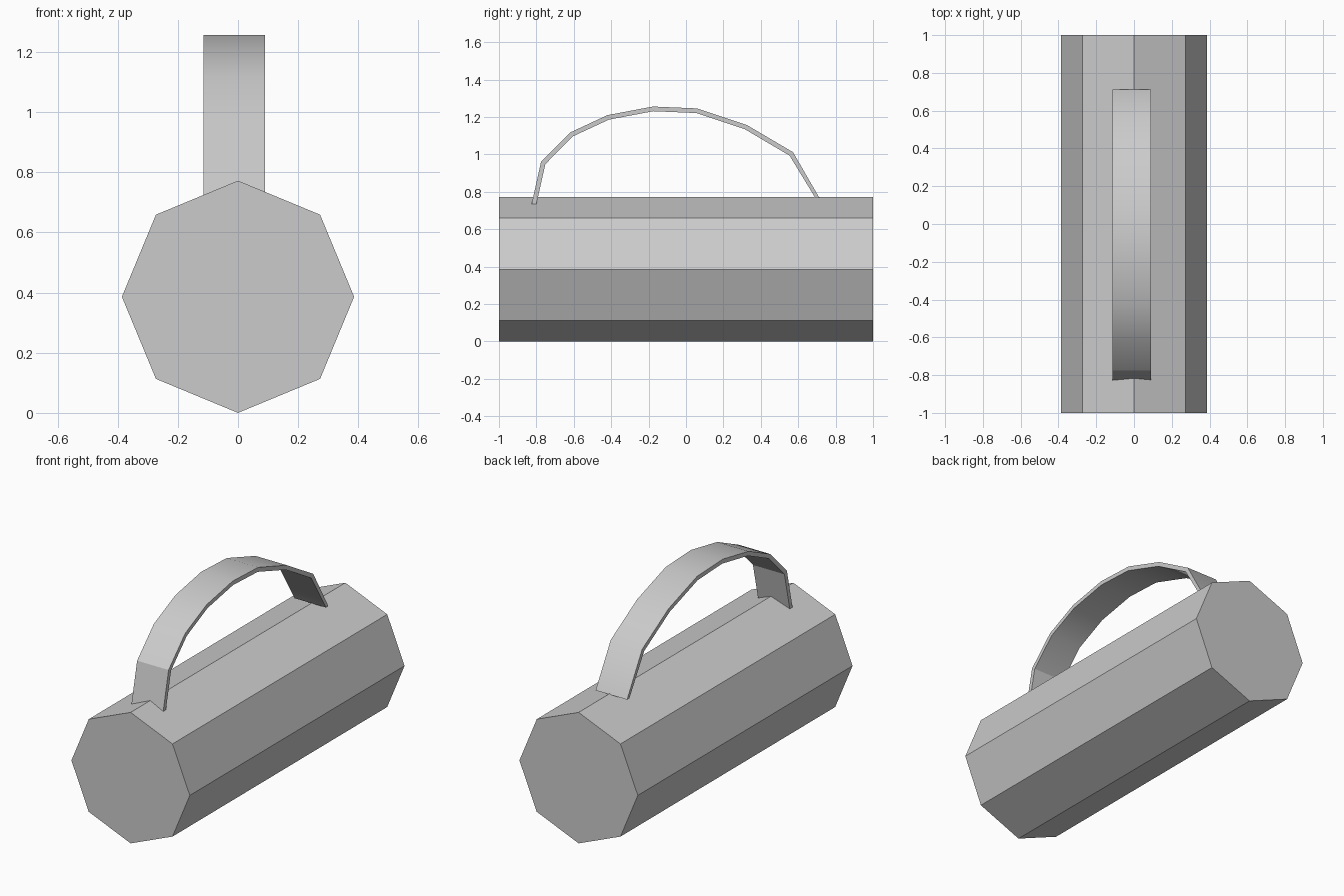
import bpy, bmesh, math
from mathutils import Vector

cube = bpy.data.objects.get("Cube")
if cube:
    bpy.data.objects.remove(cube, do_unlink=True)

grey = bpy.data.materials.new("light_grey")
grey.use_nodes = True
colour = (0.6, 0.6, 0.6, 1)
grey.diffuse_color = colour
grey.node_tree.nodes["Principled BSDF"].inputs["Base Color"].default_value = colour


def extrude_outline(name, points, axis_start, axis_end, place):
    """Closed 2D outline swept between two positions along an axis."""
    bm = bmesh.new()
    face = bm.faces.new([bm.verts.new(place(p, axis_start)) for p in points])
    swept = bmesh.ops.extrude_face_region(bm, geom=[face])["geom"]
    shift = place(points[0], axis_end) - place(points[0], axis_start)
    bmesh.ops.translate(bm, vec=shift,
                        verts=[v for v in swept if isinstance(v, bmesh.types.BMVert)])
    bmesh.ops.recalc_face_normals(bm, faces=bm.faces)
    mesh = bpy.data.meshes.new(name)
    bm.to_mesh(mesh)
    bm.free()
    mesh.materials.append(grey)
    obj = bpy.data.objects.new(name, mesh)
    bpy.context.collection.objects.link(obj)
    bpy.ops.object.select_all(action="DESELECT")
    obj.select_set(True)
    bpy.context.view_layer.objects.active = obj
    bpy.ops.object.shade_smooth_by_angle(angle=math.radians(30))
    return obj


# Octagonal body lying along y, one ridge on top
radius = 0.386
octagon = [(radius * math.sin(i * math.pi / 4), radius + radius * math.cos(i * math.pi / 4))
           for i in range(8)]
extrude_outline("body", octagon, -1, 1, lambda p, y: Vector((p[0], y, p[1])))

# Arched strap handle: outer path in y, z, with a parallel inner path
outer = [Vector(p) for p in ((-0.833, 0.70), (-0.775, 0.96), (-0.62, 1.117), (-0.42, 1.21),
                             (-0.177, 1.256), (0.06, 1.246), (0.326, 1.157),
                             (0.572, 1.012), (0.713, 0.768))]
thickness = 0.025
inner = []
for i, point in enumerate(outer):
    before = (point - outer[i - 1]).normalized() if i else (outer[1] - point).normalized()
    after = (outer[i + 1] - point).normalized() if i + 1 < len(outer) else before
    n1, n2 = Vector((before.y, -before.x)), Vector((after.y, -after.x))
    inner.append(point + (n1 + n2) * thickness / (1 + n1.dot(n2)))
inner[-1].y = outer[-1].y
extrude_outline("handle", outer + inner[::-1], -0.115, 0.09,
                lambda p, x: Vector((x, p[0], p[1])))
